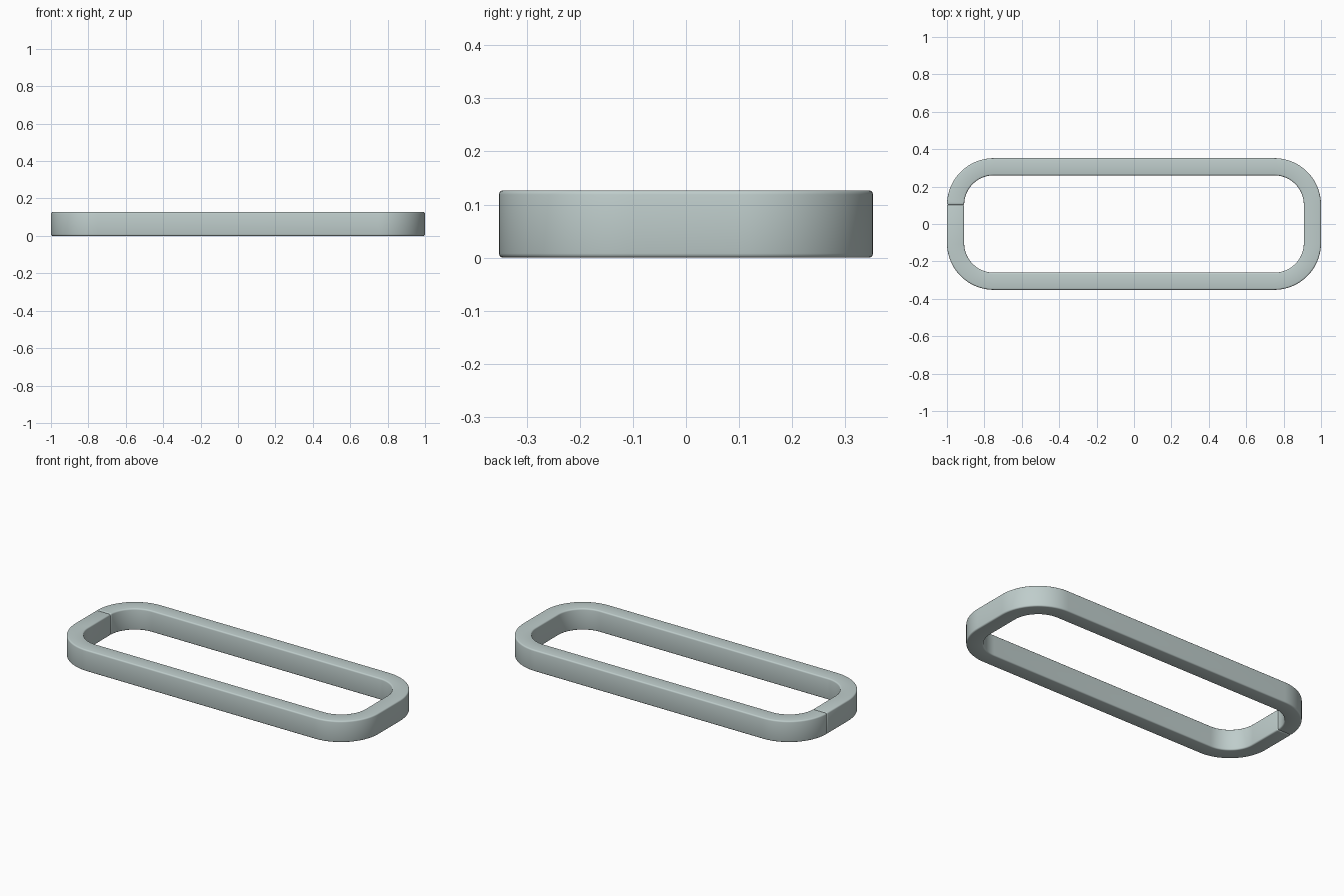
import bpy, bmesh, math
from math import pi, cos, sin

if "Cube" in bpy.data.objects:
    bpy.data.objects.remove(bpy.data.objects["Cube"])

HX, HY = 1.0, 0.352        # outer half extents
R, W, H = 0.25, 0.092, 0.127  # corner radius, band width, height
SEG = 20                   # segments per corner

mat = bpy.data.materials.new("pale grey green")
mat.diffuse_color = (0.52, 0.61, 0.60, 1)
mat.use_nodes = True
mat.node_tree.nodes["Principled BSDF"].inputs["Base Color"].default_value = mat.diffuse_color

# Path stations: corner centre and angle, clockwise from the split on the left side
cx, cy = HX - R, HY - R
stations = []
for sx, sy, start in ((-1, 1, pi), (1, 1, pi / 2), (1, -1, 0), (-1, -1, -pi / 2)):
    for i in range(SEG + 1):
        stations.append((sx * cx, sy * cy, start - i / SEG * pi / 2))
stations.append((-cx, cy, pi))   # back to the split

# Sweep a rectangular section along the path, leaving the ends capped
bm = bmesh.new()
rings = []
for x, y, a in stations:
    ring = []
    for r, z in ((R, 0), (R, H), (R - W, H), (R - W, 0)):
        ring.append(bm.verts.new((x + r * cos(a), y + r * sin(a), z)))
    rings.append(ring)
for a, b in zip(rings, rings[1:]):
    for k in range(4):
        n = (k + 1) % 4
        bm.faces.new((a[k], a[n], b[n], b[k]))
bm.faces.new(rings[0])
bm.faces.new(rings[-1][::-1])
bmesh.ops.recalc_face_normals(bm, faces=bm.faces)

# Soften all sharp edges, which also forms the seam groove
sharp = [e for e in bm.edges if e.calc_face_angle(0) > math.radians(40)]
bmesh.ops.bevel(bm, geom=sharp, offset=0.008, segments=3, profile=0.5, affect='EDGES')

mesh = bpy.data.meshes.new("split_ring_band")
bm.to_mesh(mesh)
bm.free()
mesh.materials.append(mat)
band = bpy.data.objects.new("split_ring_band", mesh)
bpy.context.collection.objects.link(band)
bpy.context.view_layer.objects.active = band
band.select_set(True)
bpy.ops.object.shade_smooth_by_angle(angle=math.radians(35))
